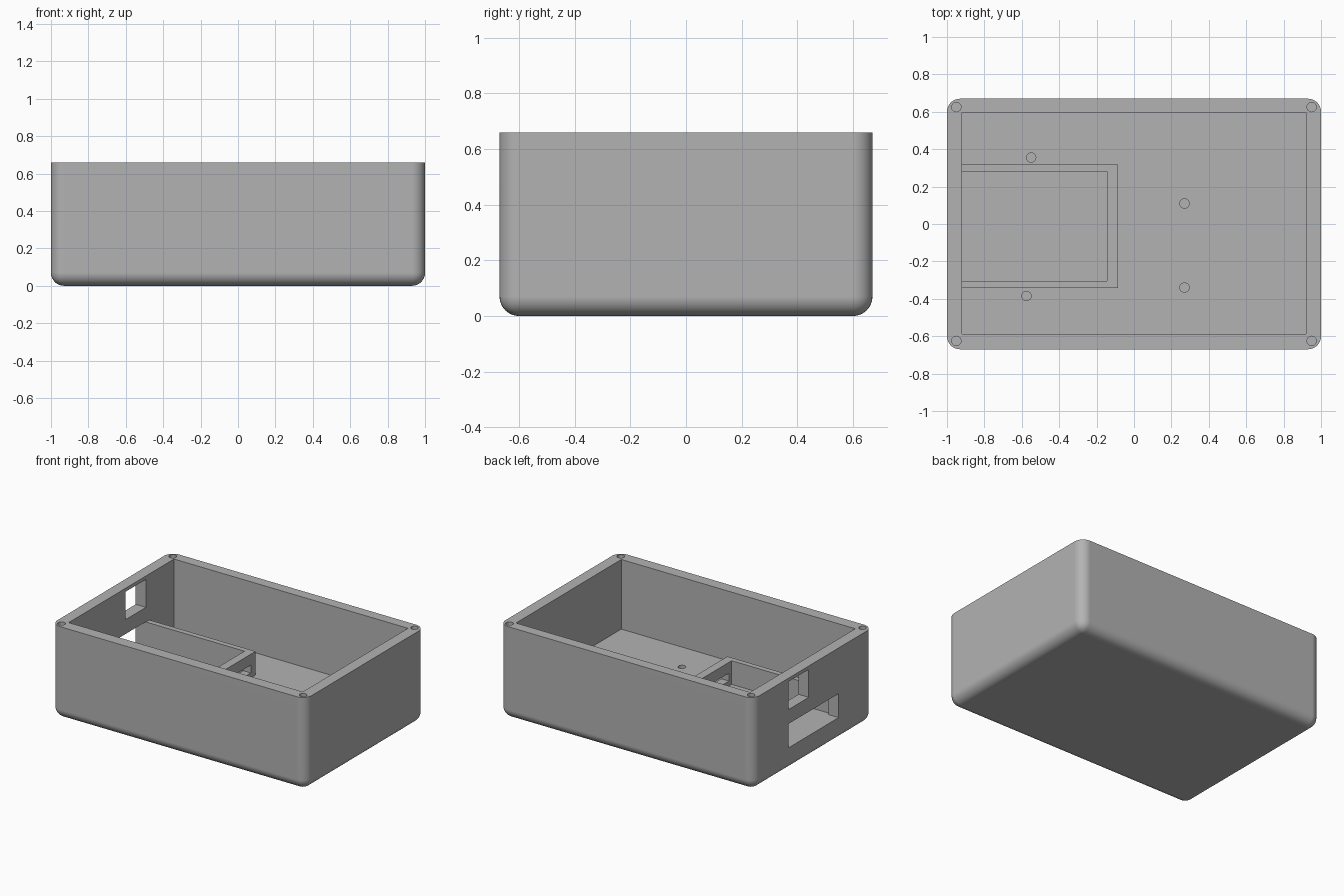
import bpy, bmesh, math
from mathutils import Matrix, Vector

if "Cube" in bpy.data.objects:
    bpy.data.objects.remove(bpy.data.objects["Cube"], do_unlink=True)

HEIGHT, FLOOR, RAIL_TOP = 0.66, 0.165, 0.333

grey = bpy.data.materials.new("plain grey")
grey.use_nodes = True
COLOUR = (0.45, 0.45, 0.45, 1)
grey.diffuse_color = COLOUR
grey.node_tree.nodes["Principled BSDF"].inputs["Base Color"].default_value = COLOUR


def finish(name, bm):
    mesh = bpy.data.meshes.new(name)
    bm.to_mesh(mesh)
    bm.free()
    mesh.materials.append(grey)
    obj = bpy.data.objects.new(name, mesh)
    bpy.context.collection.objects.link(obj)
    return obj


def box_mesh(x, y, z):
    """Box between (min, max) pairs on each axis."""
    bm = bmesh.new()
    size = [b - a for a, b in (x, y, z)]
    centre = Vector([(a + b) / 2 for a, b in (x, y, z)])
    bmesh.ops.create_cube(bm, size=1, matrix=Matrix.Translation(centre) @ Matrix.Diagonal((*size, 1)))
    return bm


def box(name, x, y, z):
    return finish(name, box_mesh(x, y, z))


def drill(name, x, y, top, depth, radius=0.025):
    bm = bmesh.new()
    bmesh.ops.create_cone(bm, cap_ends=True, segments=32, radius1=radius, radius2=radius,
                          depth=depth + 0.04, matrix=Matrix.Translation((x, y, top + 0.02 - depth / 2)))
    return finish(name, bm)


def apply_all(obj):
    bpy.context.view_layer.update()
    graph = bpy.context.evaluated_depsgraph_get()
    mesh = bpy.data.meshes.new_from_object(obj.evaluated_get(graph))
    obj.modifiers.clear()
    obj.data = mesh


def cut(obj, cutters):
    for cutter in cutters:
        mod = obj.modifiers.new(cutter.name, "BOOLEAN")
        mod.operation, mod.solver, mod.object = "DIFFERENCE", "EXACT", cutter
    apply_all(obj)
    for cutter in cutters:
        bpy.data.objects.remove(cutter, do_unlink=True)


def smooth(obj):
    bpy.ops.object.select_all(action="DESELECT")
    obj.select_set(True)
    bpy.context.view_layer.objects.active = obj
    bpy.ops.object.shade_smooth_by_angle(angle=math.radians(30))
    mod = obj.modifiers.new("even shading", "WEIGHTED_NORMAL")
    mod.keep_sharp = True
    apply_all(obj)


# Enclosure shell, rounded everywhere but at the open rim
bm = box_mesh((-1, 1), (-0.67, 0.67), (0, HEIGHT))
edges = [e for e in bm.edges if min(v.co.z for v in e.verts) < 0.01]
bmesh.ops.bevel(bm, geom=edges, offset=0.07, segments=8, profile=0.5, affect="EDGES")
shell = finish("enclosure_shell", bm)

# Main cavity, two ports in the end wall, then screw holes
cutters = [
    box("cavity", (-0.92, 0.92), (-0.587, 0.595), (FLOOR, 1)),
    box("lower_port", (-1.1, -0.9), (-0.285, 0.28), (FLOOR, 0.335)),
    box("upper_port", (-1.1, -0.9), (0.05, 0.28), (0.437, 0.635)),
]
cutters += [drill("rim_screw_hole", sx * 0.95, sy * 0.625, HEIGHT, 0.25)
            for sx in (-1, 1) for sy in (-1, 1)]
cutters += [drill("floor_screw_hole", x, y, FLOOR, 0.1)
            for x, y in ((-0.55, 0.355), (-0.575, -0.385), (0.27, 0.11), (0.27, -0.34))]
cut(shell, cutters)
smooth(shell)

# U-shaped divider around the lower port, with a slot in its end
divider = box("divider_wall", (-0.93, -0.085), (-0.343, 0.318), (FLOOR - 0.01, RAIL_TOP))
cut(divider, [
    box("pocket", (-1, -0.145), (-0.305, 0.28), (0, 1)),
    box("cable_slot", (-0.2, 0), (-0.275, 0.265), (0.2, 0.255)),
])
